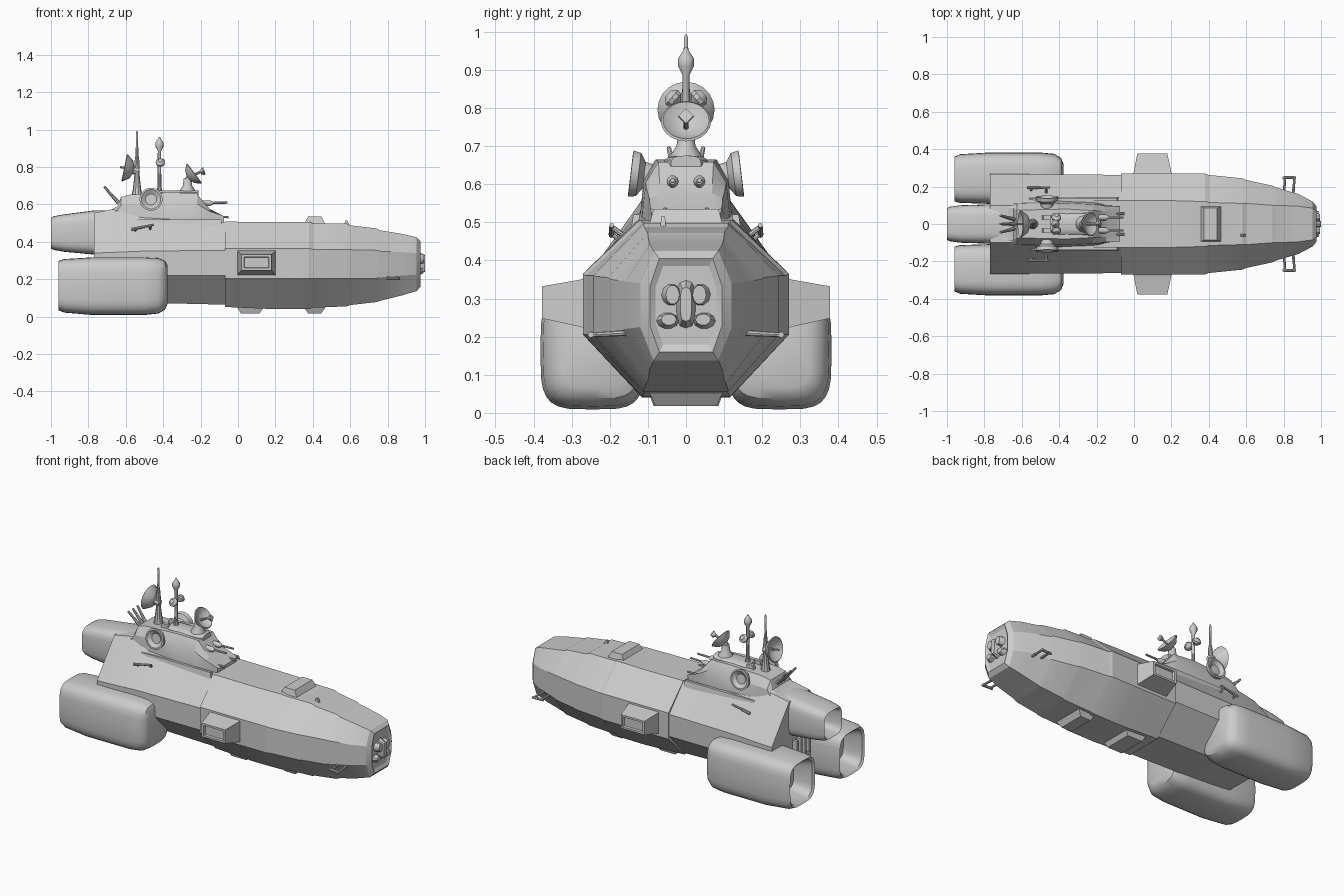
import bpy, bmesh, math
from mathutils import Vector


def make(name, rings, smooth=35, caps=True):
    """Skin a list of equal-length point rings into one object."""
    bm = bmesh.new()
    vr = [[bm.verts.new(p) for p in r] for r in rings]
    n = len(rings[0])
    for a, b in zip(vr, vr[1:]):
        for i in range(n):
            bm.faces.new((a[i], a[(i + 1) % n], b[(i + 1) % n], b[i]))
    if caps:
        bm.faces.new(vr[0])
        bm.faces.new(vr[-1])
    bmesh.ops.recalc_face_normals(bm, faces=bm.faces)
    me = bpy.data.meshes.new(name)
    bm.to_mesh(me)
    bm.free()
    ob = bpy.data.objects.new(name, me)
    bpy.context.collection.objects.link(ob)
    if smooth:
        bpy.ops.object.select_all(action='DESELECT')
        ob.select_set(True)
        bpy.context.view_layer.objects.active = ob
        bpy.ops.object.shade_smooth_by_angle(angle=math.radians(smooth))
    return ob


def lathe(name, origin, direction, profile, n=16):
    """Revolve (radius, height) pairs about a direction."""
    q = Vector(direction).to_track_quat('Z', 'Y')
    o = Vector(origin)
    return make(name, [[o + q @ Vector((r * math.cos(2 * math.pi * i / n),
                                        r * math.sin(2 * math.pi * i / n), h))
                        for i in range(n)] for r, h in profile])


def rod(name, a, b, r0, r1=None, n=8):
    d = Vector(b) - Vector(a)
    return lathe(name, a, d, [(r0, 0), (r1 or r0, d.length)], n)


def dish(name, centre, direction, r, depth):
    return lathe(name, centre, direction,
                 [(r * .2, -depth), (r * .65, -depth * .7), (r, 0), (r * .92, .004),
                  (r * .55, -depth * .4), (r * .1, -depth * .6)], 20)


def octagon(x, w, zb, zt, cb, ct, ft, fb):
    half = [(fb, zb), (w, cb), (w, ct), (ft, zt)]
    return [(x, y, z) for y, z in half] + [(x, -y, z) for y, z in reversed(half)]


def rounded(x, cy, cz, hy, hz, p=4, n=28):
    pts = []
    for i in range(n):
        c, s = math.cos(2 * math.pi * i / n), math.sin(2 * math.pi * i / n)
        pts.append((x, cy + hy * math.copysign(abs(c) ** (2 / p), c),
                    cz + hz * math.copysign(abs(s) ** (2 / p), s)))
    return pts


def rect_z(z, x0, x1, hy, cy=0):
    return [(x0, cy - hy, z), (x1, cy - hy, z), (x1, cy + hy, z), (x0, cy + hy, z)]


# Rear hull, rising toward the upper engine
make("rear_hull", [octagon(*s) for s in [
    (-.77, .268, .09, .555, .22, .34, .10, .12),
    (-.64, .268, .08, .58, .22, .345, .10, .12),
    (-.52, .265, .075, .53, .22, .35, .12, .12),
    (-.10, .263, .065, .505, .22, .355, .125, .12),
    (-.065, .263, .065, .505, .22, .355, .125, .12)]], 20)

# Forward hull tapering to the nose
make("front_hull", [octagon(*s) for s in [
    (-.07, .27, .052, .508, .205, .365, .125, .115),
    (.20, .27, .04, .506, .205, .365, .125, .115),
    (.38, .27, .042, .506, .205, .365, .12, .115),
    (.40, .262, .048, .50, .205, .36, .115, .112),
    (.58, .244, .055, .498, .205, .36, .11, .11),
    (.60, .235, .062, .488, .205, .358, .11, .11),
    (.74, .205, .078, .472, .205, .355, .10, .105),
    (.76, .195, .085, .462, .21, .35, .10, .10),
    (.88, .16, .115, .442, .22, .345, .095, .095),
    (.955, .12, .137, .425, .225, .34, .085, .085),
    (.975, .095, .16, .405, .23, .33, .07, .07),
    (.965, .08, .18, .385, .235, .33, .06, .06)]], 20)

# Nose machinery clusters
for s in (-1, 1):
    make("nose_pipe_upper", [rounded(.95, s * .04, .31, .03, .03, 2, 10),
                             rounded(.995, s * .035, .31, .018, .025, 2, 10)])
    make("nose_pipe_lower", [rounded(.95, s * .05, .24, .035, .025, 2, 10),
                             rounded(.99, s * .045, .245, .02, .015, 2, 10)])
make("nose_core", [rounded(.95, 0, .285, .03, .07, 3, 12),
                   rounded(1.0, 0, .285, .015, .045, 3, 12)])

# Upper engine with hollow nozzle
make("upper_engine", [rounded(x, 0, cz, hy, hz) for x, cz, hy, hz in [
    (-.60, .45, .105, .12), (-.77, .45, .105, .118), (-.93, .447, .10, .10),
    (-.985, .447, .092, .09), (-1.0, .447, .085, .082), (-.99, .447, .077, .074),
    (-.88, .447, .06, .06)]])

# Lower engine pods with hollow nozzles
for s in (-1, 1):
    make("lower_engine", [rounded(x, s * cy, cz, hy, hz) for x, cy, cz, hy, hz in [
        (-.378, .235, .17, .09, .105), (-.39, .238, .168, .115, .13),
        (-.425, .243, .165, .132, .148), (-.50, .245, .163, .137, .154),
        (-.78, .245, .163, .137, .154), (-.93, .243, .165, .13, .143),
        (-.96, .241, .166, .12, .132), (-.95, .241, .166, .108, .12),
        (-.84, .241, .166, .085, .09)]])

# Rear bulkhead ribs between the engines
for y in (-.06, -.02, .02, .06):
    make("rear_rib", [rect_z(.2, -.80, -.75, .008, y), rect_z(.31, -.80, -.75, .008, y)], 0)

# Side docking boxes
for s in (-1, 1):
    make("side_box", [[(x0, s * y, z0), (x1, s * y, z0), (x1, s * y, z1), (x0, s * y, z1)]
                      for y, x0, x1, z0, z1 in [
        (.25, -.005, .205, .215, .365), (.275, -.002, .20, .225, .35),
        (.378, .018, .178, .248, .332), (.378, .032, .166, .26, .32),
        (.366, .036, .162, .263, .317)]], 0)

# Deck and keel blocks
make("deck_block", [rect_z(.48, .345, .475, .10), rect_z(.535, .375, .445, .085)], 0)
make("keel_block_rear", [rect_z(.06, -.01, .145, .10), rect_z(.018, .015, .115, .085)], 0)
make("keel_block_front", [rect_z(.06, .345, .475, .10), rect_z(.018, .375, .445, .08)], 0)
make("deck_fin", [rect_z(.48, .565, .60, .008, -.06), rect_z(.515, .575, .585, .005, -.06)], 0)
for s in (-1, 1):
    make("deck_rail", [rect_z(.47, -.57, -.08, .012, s * .135),
                       rect_z(.52, -.56, -.09, .008, s * .13)], 0)

# Command tower: section widths along x
make("command_tower", [[(x, wb, .48), (x, wb, .52), (x, (wb + wt) / 2 + .012, (zt + .52) / 2 + .015),
                        (x, wt, zt), (x, -wt, zt), (x, -(wb + wt) / 2 - .012, (zt + .52) / 2 + .015),
                        (x, -wb, .52), (x, -wb, .48)] for x, wb, wt, zt in [
    (-.68, .10, .085, .57), (-.645, .11, .085, .59), (-.625, .115, .075, .64),
    (-.58, .12, .075, .652), (-.36, .12, .08, .665), (-.22, .115, .072, .658),
    (-.185, .11, .07, .615), (-.15, .10, .068, .575), (-.075, .09, .075, .525)]], 25)
make("bridge_roof", [rounded(x, 0, .65, hy, .025, 3, 16) for x, hy in [(-.45, .04), (-.43, .06), (-.24, .06), (-.21, .04)]])

for s in (-1, 1):
    # Side sensor dishes on the tower
    lathe("side_dish", (-.465, s * .08, .62), (0, s, .12),
          [(.03, 0), (.035, .03), (.058, .045), (.062, .065), (.052, .066), (.03, .05)], 18)
    make("roof_post", [rect_z(.62, -.50, -.43, .012, s * .035), rect_z(.682, -.485, -.445, .01, s * .035)], 0)
    # Forward guns
    rod("gun_barrel", (-.20, s * .035, .607), (-.055, s * .035, .61), .006)
    lathe("gun_mount", (-.20, s * .035, .607), (1, 0, 0), [(.016, 0), (.016, .05), (.008, .065)], 10)
    rod("lower_gun", (-.14, s * .055, .535), (-.05, s * .055, .532), .006)
    # Hull side antennas and brackets
    rod("side_antenna", (-.57, s * .195, .467), (-.45, s * .195, .492), .008, .006)
    rod("antenna_bracket", (-.47, s * .13, .44), (-.47, s * .198, .49), .007)
    rod("antenna_strut", (-.55, s * .15, .43), (-.55, s * .198, .473), .006)
    # Nose grapples
    for x in (.80, .85):
        rod("grapple_arm", (x, s * .15, .21), (x + .008, s * .245, .205), .008, .006)
    rod("grapple_bar", (.795, s * .247, .205), (.865, s * .25, .205), .008)

# Rear antenna fan
for y in (-1, 0, 1):
    rod("fan_antenna", (-.64, y * .025, .61), (-.715, y * .045, .695), .011, .006)

# Tall mast with rear-facing dish
lathe("main_mast", (-.54, 0, .64), (0, 0, 1),
      [(.03, 0), (.024, .03), (.015, .10), (.012, .20), (.007, .23), (.006, .34), (.003, .352)], 10)
dish("main_dish", (-.605, 0, .795), (-1, 0, .2), .075, .05)
rod("main_dish_arm", (-.57, 0, .785), (-.53, 0, .775), .02)
rod("main_dish_feed", (-.575, 0, .79), (-.63, 0, .80), .006)

# Bulb mast
lathe("bulb_mast", (-.42, 0, .65), (0, 0, 1),
      [(.02, 0), (.016, .02), (.010, .05), (.009, .235), (.022, .26), (.022, .28),
       (.008, .30), (.003, .31)], 10)
for s in (-1, 1):
    lathe("mast_bulb", (-.415, s * .028, .82), (0, s * .6, .5),
          [(.006, -.015), (.024, 0), (.026, .012), (.012, .026)], 10)

# Forward dish on a pedestal
lathe("dish_pedestal", (-.27, 0, .65), (0, 0, 1),
      [(.05, 0), (.045, .02), (.025, .05), (.02, .09)], 12)
dish("forward_dish", (-.235, 0, .765), (1, 0, .75), .066, .04)
rod("forward_dish_arm", (-.275, 0, .715), (-.255, 0, .745), .02)
rod("forward_dish_feed", (-.26, 0, .745), (-.19, 0, .78), .007)
lathe("feed_horn", (-.20, 0, .773), (1, 0, .3), [(.012, 0), (.022, .015), (.02, .022)], 4)
